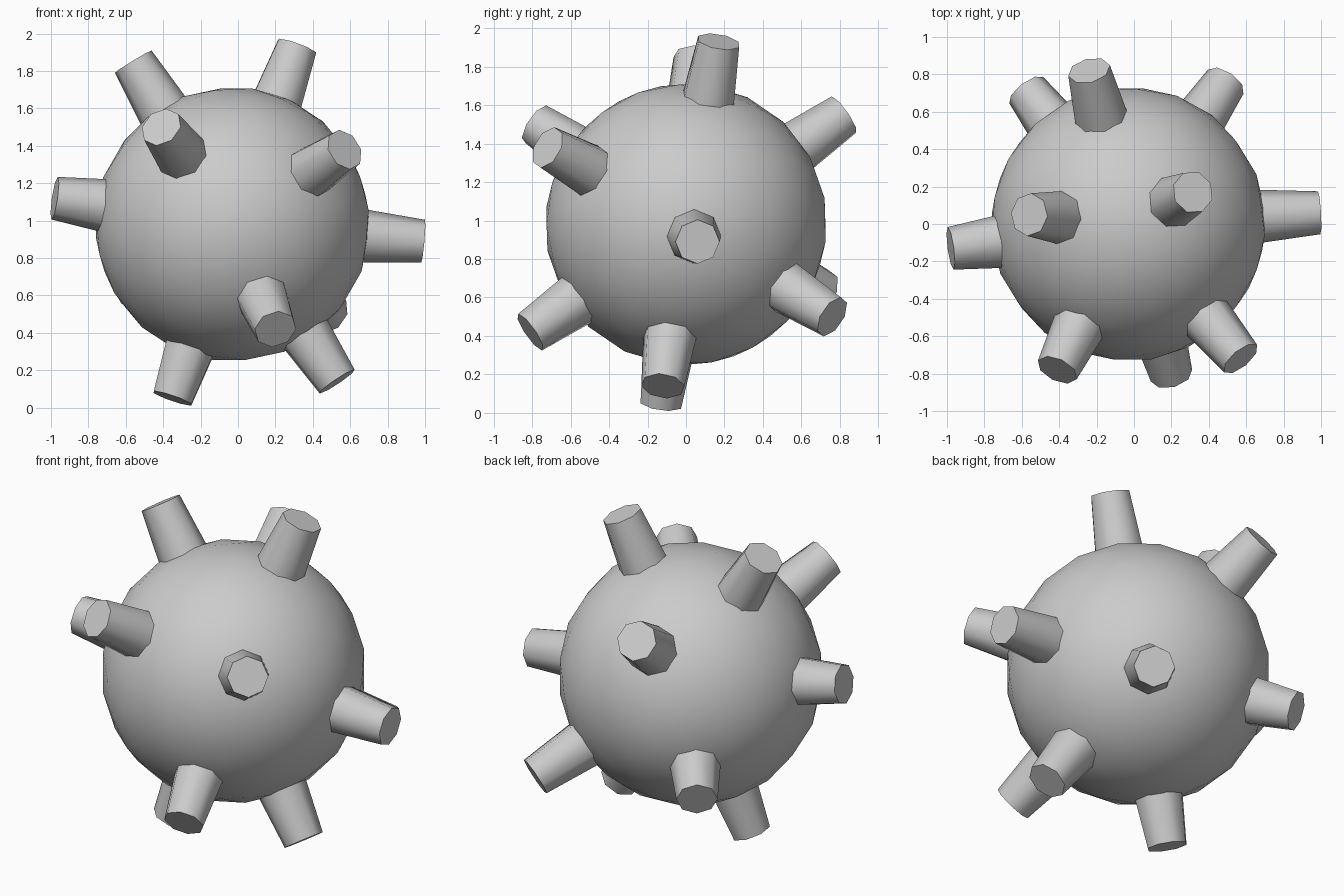
import bpy
import math
from mathutils import Vector

cube = bpy.data.objects.get("Cube")
if cube:
    bpy.data.objects.remove(cube)

CENTRE = Vector((-0.03, 0, 0.98))
RADIUS = 0.735

grey = bpy.data.materials.new("plain grey")
grey.use_nodes = True
grey.diffuse_color = (0.6, 0.6, 0.6, 1)
grey.node_tree.nodes["Principled BSDF"].inputs["Base Color"].default_value = grey.diffuse_color


def finish(name):
    ob = bpy.context.object
    ob.name = name
    ob.data.materials.append(grey)
    bpy.ops.object.shade_smooth_by_angle(angle=math.radians(50))
    return ob


# Round body
bpy.ops.mesh.primitive_ico_sphere_add(subdivisions=3, radius=RADIUS, location=CENTRE,
                                      rotation=(0.2, 0.35, 0))
finish("body")

# Tapered eight-sided horns, each given by the middle of its outer end
horn_tips = {
    "horn_top_right": (-0.56, 0.05, 1.85),
    "horn_top_left": (0.315, 0.17, 1.93),
    "horn_front_upper_right": (-0.41, -0.78, 1.5),
    "horn_front_upper_left": (0.57, -0.72, 1.38),
    "horn_side_right": (-0.98, -0.13, 1.12),
    "horn_side_left": (0.99, 0.06, 0.89),
    "horn_front_lower": (0.2, -0.81, 0.42),
    "horn_bottom_right": (-0.35, -0.13, 0.05),
    "horn_bottom_left": (0.53, -0.12, 0.14),
    "horn_back_upper": (-0.24, 0.82, 1.55),
    "horn_back_lower_left": (0.49, 0.76, 0.5),
    "horn_back_lower_right": (-0.575, 0.715, 0.63),
}
for name, tip in horn_tips.items():
    tip = Vector(tip)
    axis = (tip - CENTRE).normalized()
    root = CENTRE + axis * RADIUS * 0.88
    bpy.ops.mesh.primitive_cone_add(vertices=8, radius1=0.147, radius2=0.115,
                                    depth=(tip - root).length, location=(tip + root) / 2,
                                    rotation=axis.to_track_quat("Z", "Y").to_euler())
    finish(name)
